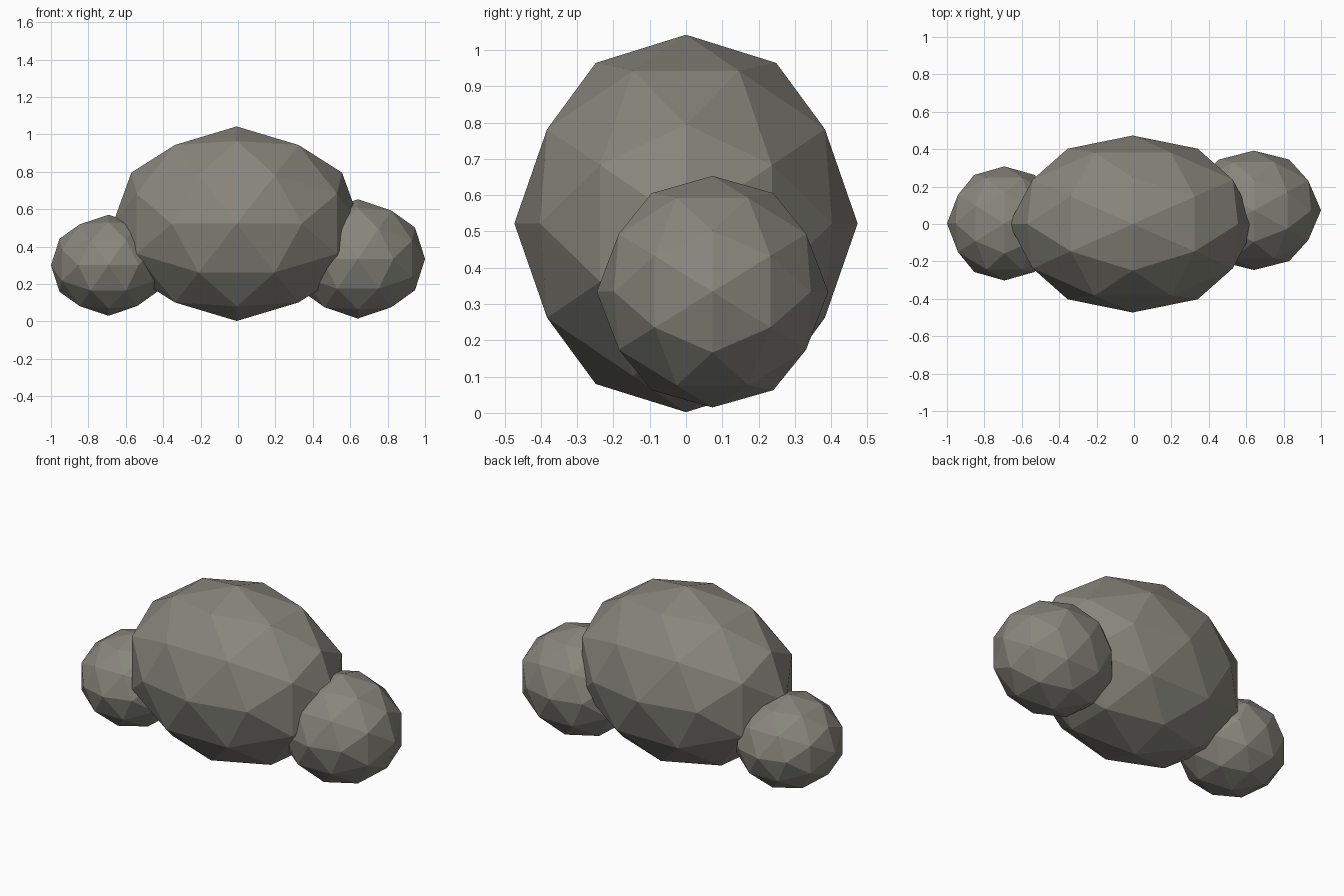
import bpy, bmesh, math
from mathutils import Matrix, Vector

if "Cube" in bpy.data.objects:
    bpy.data.objects.remove(bpy.data.objects["Cube"])

stone = bpy.data.materials.new("stone_grey")
stone.diffuse_color = (0.245, 0.24, 0.204, 1)
stone.use_nodes = True
stone.node_tree.nodes["Principled BSDF"].inputs["Base Color"].default_value = stone.diffuse_color

# Turn the icosphere so that a vertex lies on each of the six axis directions
TURN = Matrix.Rotation(math.pi / 2 - math.atan(2 / (1 + math.sqrt(5))), 4, 'Y')


def rock(name, centre, radii):
    bm = bmesh.new()
    bmesh.ops.create_icosphere(bm, subdivisions=2, radius=1, matrix=TURN)
    bmesh.ops.scale(bm, vec=Vector(radii), verts=bm.verts)
    mesh = bpy.data.meshes.new(name)
    bm.to_mesh(mesh)
    bm.free()
    mesh.materials.append(stone)
    obj = bpy.data.objects.new(name, mesh)
    obj.location = centre
    bpy.context.collection.objects.link(obj)


# Large boulder with a smaller one at each side
rock("large_boulder", (-0.007, 0, 0.522), (0.662, 0.473, 0.52))
rock("left_boulder", (-0.693, 0.003, 0.30), (0.307, 0.305, 0.27))
rock("right_boulder", (0.641, 0.073, 0.334), (0.359, 0.319, 0.319))
